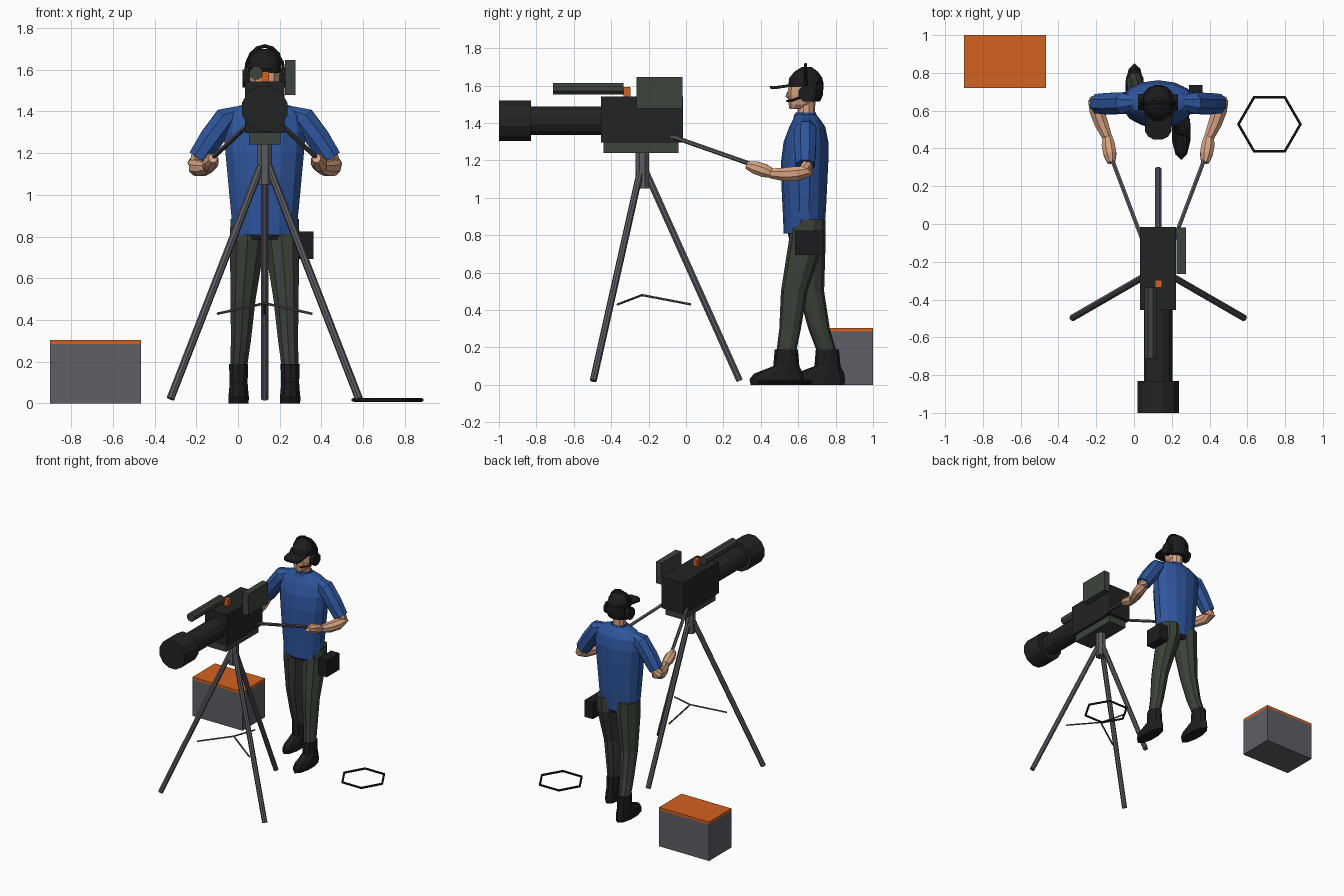
import bpy, bmesh, math
from mathutils import Vector

C = 0.128  # centre line of the operator, tripod and camera


def mat(name, rgb):
    m = bpy.data.materials.new(name)
    m.diffuse_color = (*rgb, 1)
    return m


BLACK = mat("camera black", (0.016, 0.018, 0.017))
DARK = mat("soft black", (0.012, 0.012, 0.014))
GREEN = mat("grey green", (0.045, 0.056, 0.045))
TROUSER = mat("trouser green", (0.043, 0.053, 0.040))
ORANGE = mat("orange", (0.65, 0.12, 0.015))
METAL = mat("tripod grey", (0.105, 0.105, 0.125))
CASE = mat("case grey", (0.11, 0.115, 0.135))
SHIRT = mat("shirt blue", (0.028, 0.092, 0.34))
SKIN = mat("skin", (0.70, 0.37, 0.22))


def finish(name, bm, m):
    bmesh.ops.recalc_face_normals(bm, faces=bm.faces)
    me = bpy.data.meshes.new(name)
    bm.to_mesh(me)
    bm.free()
    me.materials.append(m)
    ob = bpy.data.objects.new(name, me)
    bpy.context.collection.objects.link(ob)
    return ob


def box(name, m, x, y, z):
    bm = bmesh.new()
    r = bmesh.ops.create_cube(bm, size=1)
    for v in r["verts"]:
        v.co = [a + (b - a) * (c + 0.5) for (a, b), c in zip((x, y, z), v.co)]
    return finish(name, bm, m)


def skin_rings(name, m, rings, closed=False):
    bm = bmesh.new()
    vs = [[bm.verts.new(p) for p in r] for r in rings]
    n = len(vs[0])
    pairs = list(zip(vs, vs[1:])) + ([(vs[-1], vs[0])] if closed else [])
    for a, b in pairs:
        for i in range(n):
            j = (i + 1) % n
            bm.faces.new((a[i], a[j], b[j], b[i]))
    if not closed:
        bm.faces.new(vs[0])
        bm.faces.new(vs[-1])
    return finish(name, bm, m)


def loft(name, m, sections, n=12):
    """Stack of flat ellipses: (z, centre x, half width, y front, y back)."""
    rings = []
    for z, cx, rx, y0, y1 in sections:
        a = [2 * math.pi * (i + 0.5) / n for i in range(n)]
        k = 1 / math.cos(math.pi / n)
        rings.append([(cx + rx * k * math.cos(t),
                       (y0 + y1) / 2 + (y1 - y0) / 2 * k * math.sin(t), z) for t in a])
    return skin_rings(name, m, rings)


def tube(name, m, pts, radii, n=8, closed=False):
    """Round tube through points, one radius per point."""
    pts = [Vector(p) for p in pts]
    if not isinstance(radii, (list, tuple)):
        radii = [radii] * len(pts)
    rings, last = [], len(pts) - 1
    for i, p in enumerate(pts):
        if closed:
            d = pts[(i + 1) % len(pts)] - pts[i - 1]
        else:
            d = pts[min(i + 1, last)] - pts[max(i - 1, 0)]
        d.normalize()
        up = Vector((0, 0, 1)) if abs(d.z) < 0.95 else Vector((0, 1, 0))
        u = d.cross(up).normalized()
        w = u.cross(d)
        rings.append([p + radii[i] * (u * math.cos(t) + w * math.sin(t))
                      for t in (2 * math.pi * (k + 0.5) / n for k in range(n))])
    return skin_rings(name, m, rings, closed)


# Equipment case and coiled cable
box("case_body", CASE, (-0.90, -0.465), (0.72, 1.0), (0, 0.285))
box("case_lid", ORANGE, (-0.90, -0.465), (0.72, 1.0), (0.285, 0.305))
tube("cable_loop", DARK, [(0.717 + 0.164 * math.cos(k * math.pi / 3),
                           0.528 + 0.164 * math.sin(k * math.pi / 3), 0.017) for k in range(6)],
     0.009, 6, closed=True)

# Camera
box("camera_body", BLACK, (C - 0.095, C + 0.095), (-0.455, -0.015), (1.297, 1.542))
box("camera_base_plate", GREEN, (C - 0.076, C + 0.076), (-0.44, -0.04), (1.24, 1.297))
box("side_viewfinder", GREEN, (C + 0.097, C + 0.147), (-0.265, -0.018), (1.478, 1.645))
tube("lens_barrel", BLACK, [(C, -0.45, 1.412), (C, -0.84, 1.412)], 0.079, 12)
tube("lens_hood", BLACK, [(C, -0.83, 1.412), (C, -1.0, 1.412)], 0.113, 12)
tube("top_microphone", GREEN, [(0.087, -0.335, 1.583), (0.087, -0.712, 1.583)], 0.034, 8)
box("tally_light", ORANGE, (C - 0.016, C + 0.02), (-0.335, -0.297), (1.542, 1.592))

# Tripod
HY = -0.235
tube("tripod_head", METAL, [(C, HY, 1.05), (C, HY, 1.245)], 0.039, 8)
for k, deg in enumerate((90, 210, 330)):
    c, s = math.cos(math.radians(deg)), math.sin(math.radians(deg))
    tube(f"tripod_leg_{k}", METAL, [(C + 0.02 * c, HY + 0.02 * s, 1.14),
                                    (C + 0.522 * c, HY + 0.522 * s, 0.022)], 0.019, 8)
    tube(f"spreader_arm_{k}", METAL, [(C, HY, 0.48),
                                      (C + 0.262 * c, HY + 0.262 * s, 0.43)], 0.006, 6)

# Shirt and belt
loft("shirt", SHIRT, [
    (0.808, C, 0.150, 0.525, 0.735), (0.93, C, 0.163, 0.520, 0.745),
    (1.07, C, 0.176, 0.513, 0.752), (1.20, C, 0.188, 0.512, 0.758),
    (1.30, C, 0.196, 0.525, 0.758), (1.38, C, 0.185, 0.555, 0.742),
    (1.42, C, 0.145, 0.575, 0.715), (1.445, C, 0.062, 0.580, 0.695)], 14)
loft("collar", SHIRT, [(1.42, C, 0.062, 0.577, 0.70), (1.455, C, 0.055, 0.588, 0.692)], 10)
loft("belt", DARK, [(0.785, C, 0.13, 0.55, 0.72), (0.83, C, 0.14, 0.54, 0.725)])
box("belt_pouch", DARK, (0.292, 0.363), (0.582, 0.737), (0.693, 0.825))

# Arms, hands and pan bars, mirrored about the centre line
for s, side in ((-1, "left"), (1, "right")):
    tube(f"{side}_sleeve", SHIRT, [(C + s * 0.12, 0.645, 1.395), (C + s * 0.185, 0.64, 1.365),
                                   (C + s * 0.255, 0.637, 1.27), (C + s * 0.318, 0.637, 1.175)],
         [0.035, 0.062, 0.062, 0.055], 8)
    tube(f"{side}_forearm", SKIN, [(C + s * 0.31, 0.637, 1.19), (C + s * 0.330, 0.645, 1.145),
                                   (C + s * 0.325, 0.60, 1.13), (C + s * 0.30, 0.53, 1.125),
                                   (C + s * 0.268, 0.455, 1.13)],
         [0.042, 0.042, 0.042, 0.039, 0.028], 8)
    tube(f"{side}_hand", SKIN, [(C + s * 0.268, 0.46, 1.13), (C + s * 0.264, 0.42, 1.145),
                                (C + s * 0.255, 0.37, 1.162), (C + s * 0.248, 0.325, 1.175)],
         [0.027, 0.038, 0.037, 0.022], 8)
    tube(f"{side}_pan_bar", METAL, [(C + s * 0.085, -0.08, 1.33), (C + s * 0.255, 0.37, 1.172)],
         0.012, 6)

# Legs and boots: hip, knee and ankle, the right foot a step forward
for side, cx, ax, ay, knee in (("left", C - 0.082, 0.003, 0.755, 0.668),
                               ("right", C + 0.082, 0.250, 0.535, 0.578)):
    kx = (cx + ax) / 2
    loft(f"{side}_trouser_leg", TROUSER, [
        (0.885, cx, 0.082, 0.565, 0.742), (0.78, cx, 0.085, 0.556, 0.742),
        (0.50, kx, 0.060, knee - 0.067, knee + 0.067),
        (0.30, (kx + ax) / 2, 0.048, (knee + ay) / 2 - 0.055, (knee + ay) / 2 + 0.055),
        (0.17, ax, 0.040, ay - 0.050, ay + 0.050)], 10)
    loft(f"{side}_boot", DARK, [(z, ax, w, ay - f, ay + b) for z, w, f, b in (
        (0, 0.048, 0.183, 0.085), (0.03, 0.049, 0.188, 0.088), (0.06, 0.046, 0.165, 0.085),
        (0.10, 0.043, 0.065, 0.068), (0.188, 0.046, 0.058, 0.060))], 10)

# Head
loft("neck", SKIN, [(1.42, C, 0.047, 0.597, 0.687), (1.55, C, 0.047, 0.60, 0.69)], 10)
loft("head", SKIN, [(1.474, C, 0.036, 0.555, 0.625), (1.50, C, 0.058, 0.552, 0.675),
                    (1.55, C, 0.072, 0.548, 0.71), (1.63, C, 0.074, 0.555, 0.725)], 10)
tube("nose", SKIN, [(C, 0.555, 1.58), (C, 0.545, 1.543), (C, 0.56, 1.53)], [0.007, 0.014, 0.008], 6)
loft("hair", DARK, [(1.515, C, 0.066, 0.64, 0.715), (1.55, C, 0.077, 0.63, 0.73),
                    (1.62, C, 0.079, 0.62, 0.733)], 10)

# Cap with brim
loft("cap_crown", DARK, [(1.592, C, 0.080, 0.545, 0.735), (1.64, C, 0.078, 0.552, 0.73),
                         (1.675, C, 0.060, 0.58, 0.705), (1.70, C, 0.026, 0.62, 0.67)], 12)
outline = [(0.072, 0.60), (0.070, 0.49), (0.052, 0.462), (0.025, 0.448),
           (-0.025, 0.448), (-0.052, 0.462), (-0.070, 0.49), (-0.072, 0.60)]
skin_rings("cap_brim", DARK, [[(C + x, y, 1.585 + (y - 0.448) * 0.16 + dz - 1.8 * x * x)
                               for x, y in outline] for dz in (0, 0.013)])

# Headset
tube("headset_band", DARK, [(C + 0.092 * math.cos(k * math.pi / 8), 0.64,
                             1.585 + 0.128 * math.sin(k * math.pi / 8)) for k in range(9)], 0.009, 6)
for s, side in ((-1, "left"), (1, "right")):
    tube(f"{side}_ear_cup", DARK, [(C + s * 0.066, 0.645, 1.558), (C + s * 0.106, 0.645, 1.558)],
         0.047, 8)
tube("headset_mic_boom", DARK, [(C + 0.09, 0.62, 1.54), (C + 0.07, 0.57, 1.522),
                                (C + 0.03, 0.54, 1.517)], 0.006, 6)
